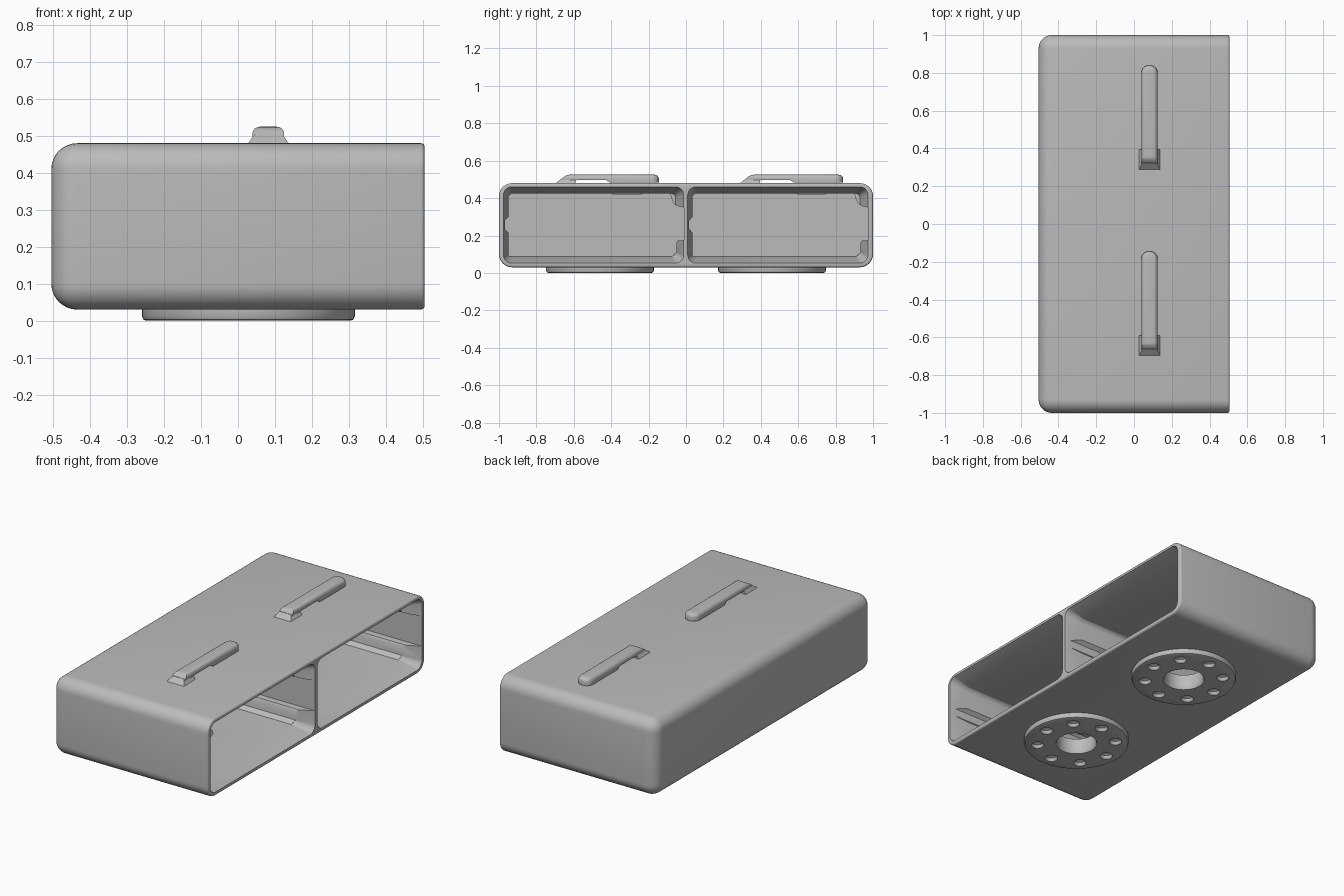
import bpy, bmesh, math
from mathutils import Vector

if "Cube" in bpy.data.objects:
    bpy.data.objects.remove(bpy.data.objects["Cube"])

grey = bpy.data.materials.new("plain_grey")
grey.diffuse_color = (0.5, 0.5, 0.5, 1)
grey.use_nodes = True
grey.node_tree.nodes["Principled BSDF"].inputs["Base Color"].default_value = grey.diffuse_color
STEP = 0.985           # spacing between the two bays


def finish(name, bm):
    bmesh.ops.recalc_face_normals(bm, faces=bm.faces)
    me = bpy.data.meshes.new(name)
    bm.to_mesh(me)
    bm.free()
    ob = bpy.data.objects.new(name, me)
    bpy.context.collection.objects.link(ob)
    me.materials.append(grey)
    return ob


def bevel(bm, test, width, segs):
    edges = [e for e in bm.edges if test(e)]
    bmesh.ops.bevel(bm, geom=edges, offset=width, segments=segs, profile=0.5, affect='EDGES')


def loft(name, a, b):
    """Solid between two matching loops of 3D points."""
    bm = bmesh.new()
    va, vb = [bm.verts.new(p) for p in a], [bm.verts.new(p) for p in b]
    n = len(a)
    bm.faces.new(va)
    bm.faces.new(vb[::-1])
    for i in range(n):
        bm.faces.new((va[i], vb[i], vb[(i + 1) % n], va[(i + 1) % n]))
    bmesh.ops.recalc_face_normals(bm, faces=bm.faces)
    return bm


def extrude_x(name, prof, x0, x1):
    return loft(name, [(x0, y, z) for y, z in prof], [(x1, y, z) for y, z in prof])


def rounded_rect(y0, y1, z0, z1, r, n=6):
    pts = []
    corners = ((y1 - r, z1 - r), (y0 + r, z1 - r), (y0 + r, z0 + r), (y1 - r, z0 + r))
    for k, (cy, cz) in enumerate(corners):
        for i in range(n + 1):
            a = math.pi / 2 * (k + i / n)
            pts.append((cy + r * math.cos(a), cz + r * math.sin(a)))
    return pts


def lathe(name, prof, x, y, n=64):
    """Closed solid from (radius, z) points, starting and ending on the axis."""
    bm = bmesh.new()
    rings = [[bm.verts.new((x + r * math.cos(2 * math.pi * i / n), y + r * math.sin(2 * math.pi * i / n), z))
              for i in range(n)] for r, z in prof]
    for a, b in zip(rings, rings[1:]):
        for i in range(n):
            bm.faces.new((a[i], a[(i + 1) % n], b[(i + 1) % n], b[i]))
    bm.faces.new(rings[0])
    bm.faces.new(rings[-1])
    return finish(name, bm)


def cut(ob, cutter):
    cutter.hide_render = True
    m = ob.modifiers.new("cut", 'BOOLEAN')
    m.operation, m.solver, m.object = 'DIFFERENCE', 'EXACT', cutter
    bpy.context.view_layer.objects.active = ob
    bpy.ops.object.modifier_apply(modifier=m.name)
    bpy.data.objects.remove(cutter)


def smooth(ob):
    bpy.ops.object.select_all(action='DESELECT')
    ob.select_set(True)
    bpy.context.view_layer.objects.active = ob
    bpy.ops.object.shade_smooth_by_angle(angle=math.radians(35))


# Case: box with large rounds everywhere but the open +x end
bm = extrude_x("case", [(-1, 0.03), (1, 0.03), (1, 0.48), (-1, 0.48)], -0.505, 0.505)
bevel(bm, lambda e: not all(v.co.x > 0.5 for v in e.verts), 0.07, 8)
bevel(bm, lambda e: all(v.co.x > 0.504 for v in e.verts), 0.01, 3)
case = finish("case", bm)

# Bay section: a narrow groove on one side, a wide channel on the other
bay = [(-0.95, 0.09), (-0.95, 0.215), (-0.968, 0.235), (-0.968, 0.28), (-0.95, 0.30),
       (-0.95, 0.41), (-0.935, 0.425), (-0.085, 0.425), (-0.075, 0.39), (-0.06, 0.365),
       (-0.037, 0.355), (-0.012, 0.35), (-0.012, 0.175), (-0.045, 0.172), (-0.052, 0.16),
       (-0.052, 0.11), (-0.075, 0.09)]
for k in range(2):
    dy = k * STEP
    cut(case, finish("bay_cutter", extrude_x("bay", [(y + dy, z) for y, z in bay], -0.46, 0.55)))
    # Flared mouth
    inner = rounded_rect(-0.95 + dy, -0.055 + dy, 0.09, 0.425, 0.025)
    outer = rounded_rect(-0.977 + dy, -0.010 + dy, 0.05, 0.462, 0.045)
    cut(case, finish("mouth_cutter", loft("mouth", [(0.40, y, z) for y, z in inner],
                                          [(0.51, y, z) for y, z in outer])))

for k, side in enumerate((-1, 1)):
    cy, cx, dy = 0.46 * side, 0.028, k * STEP
    # Round foot with centre hole and a ring of blind dimples
    foot = lathe("round_foot", [(0.277, 0.0), (0.284, 0.003), (0.288, 0.012), (0.288, 0.034)], cx, cy)
    cut(foot, lathe("hole_cutter", [(0.12, -0.01), (0.108, 0.008), (0.108, 0.15)], cx, cy, 48))
    cut(case, lathe("hole_cutter", [(0.108, -0.01), (0.108, 0.15)], cx, cy, 48))
    for i in range(8):
        a = 2 * math.pi * i / 8
        cut(foot, lathe("dimple_cutter", [(0.038, -0.004), (0.032, 0.005), (0.028, 0.018), (0.012, 0.026)],
                        cx + 0.215 * math.cos(a), cy + 0.215 * math.sin(a), 20))
    smooth(foot)

    # Spring clip: ramped root, open gap, thicker rounded tip
    prof = [(-0.69, 0.475), (-0.645, 0.525), (-0.145, 0.525), (-0.145, 0.484),
            (-0.41, 0.484), (-0.43, 0.498), (-0.585, 0.498), (-0.60, 0.475)]
    bm = extrude_x("clip", [(y + dy, z) for y, z in prof], 0.039, 0.125)
    bevel(bm, lambda e: all(abs(v.co.y - dy + 0.145) < 1e-4 for v in e.verts)
          and abs(e.verts[0].co.z - e.verts[1].co.z) > 0.01, 0.040, 6)
    bevel(bm, lambda e: all(v.co.z > 0.5249 for v in e.verts), 0.022, 4)
    smooth(finish("clip", bm))

    # Flared root under the clip
    base = [(0.025, -0.70), (0.14, -0.70), (0.14, -0.59), (0.025, -0.59)]
    top = [(0.045, -0.665), (0.119, -0.665), (0.119, -0.59), (0.045, -0.59)]
    bm = loft("root", [(x, y + dy, 0.476) for x, y in base], [(x, y + dy, 0.505) for x, y in top])
    smooth(finish("clip_root", bm))

    # Small pad on the bay ceiling
    pad = [(-0.41, 0.43), (-0.38, 0.416), (-0.25, 0.416), (-0.22, 0.43)]
    finish("ceiling_pad", extrude_x("pad", [(y + dy, z) for y, z in pad], 0.03, 0.14))

smooth(case)
